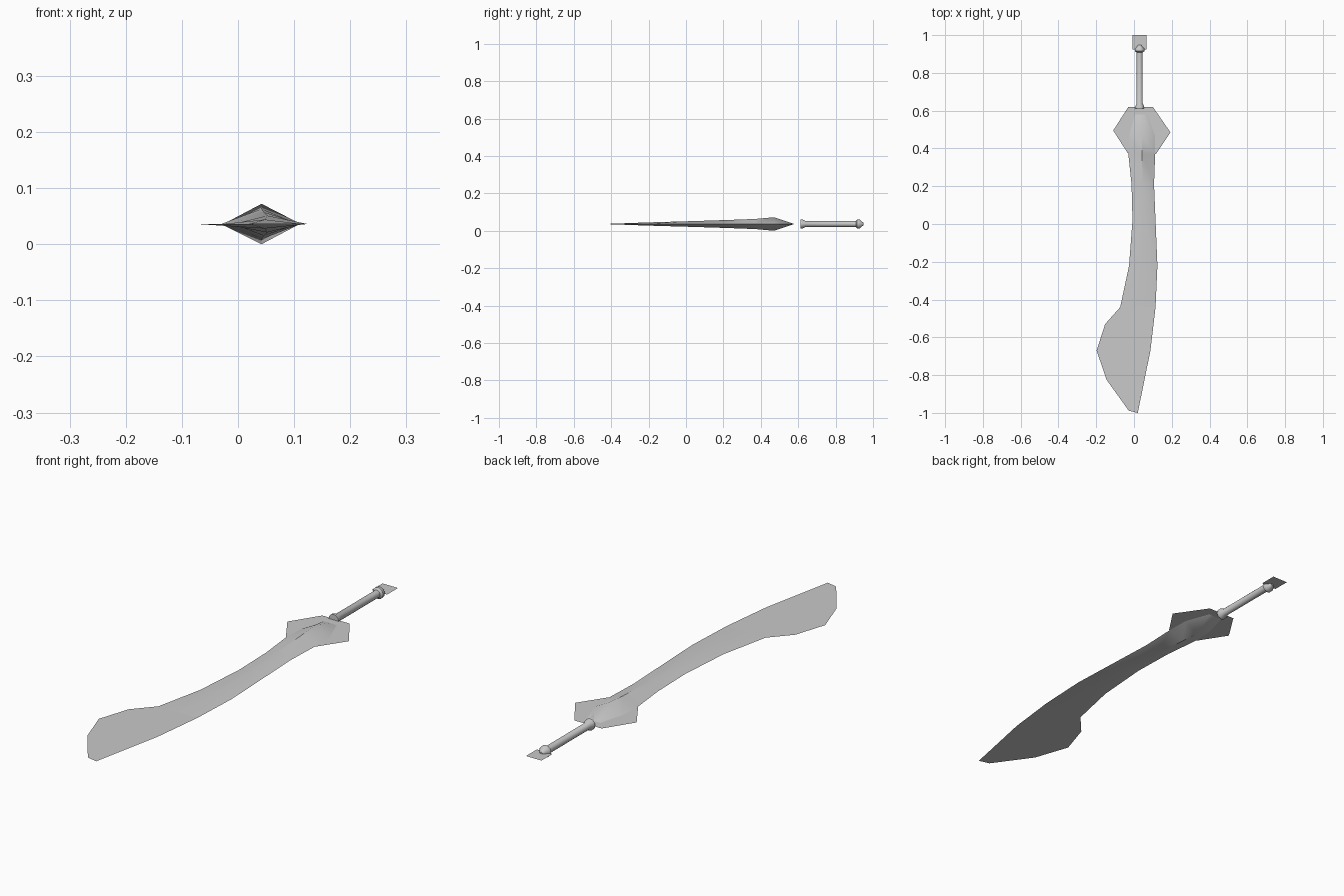
import bpy, bmesh, math

if "Cube" in bpy.data.objects:
    bpy.data.objects.remove(bpy.data.objects["Cube"], do_unlink=True)

MID = 0.036  # height of the sword's flat mid plane

steel = bpy.data.materials.new("steel grey")
steel.use_nodes = True
GREY = (0.588, 0.588, 0.588, 1)
steel.diffuse_color = GREY
steel.node_tree.nodes["Principled BSDF"].inputs["Base Color"].default_value = GREY


def finish(name, bm, smooth=False):
    """Turn a bmesh into a named, coloured object."""
    mesh = bpy.data.meshes.new(name)
    bm.to_mesh(mesh)
    bm.free()
    obj = bpy.data.objects.new(name, mesh)
    bpy.context.collection.objects.link(obj)
    mesh.materials.append(steel)
    if smooth:
        bpy.ops.object.select_all(action='DESELECT')
        obj.select_set(True)
        bpy.context.view_layer.objects.active = obj
        bpy.ops.object.shade_smooth_by_angle(angle=math.radians(40))
    return obj


def flat_plate(name, outline):
    """Single flat sheet on the mid plane, facing up."""
    bm = bmesh.new()
    face = bm.faces.new([bm.verts.new((x, y, MID)) for x, y in outline])
    face.normal_update()
    if face.normal.z < 0:
        face.normal_flip()
    bmesh.ops.triangulate(bm, faces=[face])
    return finish(name, bm)


# Blade body: diamond cross-sections (y, left x, ridge x, right x, half height)
stations = [
    (0.58, 0.005, 0.035, 0.070, 0.0),
    (0.47, -0.026, 0.042, 0.110, 0.036),
    (0.37, -0.030, 0.042, 0.112, 0.027),
    (0.21, -0.013, 0.046, 0.106, 0.021),
    (0.02, -0.008, 0.052, 0.114, 0.015),
    (-0.22, -0.026, 0.048, 0.124, 0.008),
    (-0.44, -0.073, 0.020, 0.114, 0.0),
]
bm = bmesh.new()
rings = []
for y, left, ridge, right, h in stations:
    rings.append([bm.verts.new(p) for p in (
        (left, y, MID), (ridge, y, MID + h), (right, y, MID), (ridge, y, MID - h))])
for a, b in zip(rings, rings[1:]):
    for i in range(4):
        j = (i + 1) % 4
        bm.faces.new((a[i], a[j], b[j], b[i]))
bmesh.ops.remove_doubles(bm, verts=bm.verts[:], dist=0.0001)
bmesh.ops.recalc_face_normals(bm, faces=bm.faces[:])
finish("blade_body", bm, smooth=True)

# Flared flat end of the blade
flat_plate("blade_tip", [
    (-0.073, -0.44), (-0.153, -0.53), (-0.198, -0.67), (-0.145, -0.825),
    (-0.028, -0.988), (0.020, -1.0), (0.087, -0.67), (0.114, -0.44)])

# Hexagonal hand guard and square pommel sheet
flat_plate("guard", [
    (-0.030, 0.62), (-0.110, 0.495), (-0.033, 0.375),
    (0.116, 0.37), (0.193, 0.485), (0.100, 0.62)])
flat_plate("pommel_plate", [(-0.007, 0.925), (0.067, 0.925), (0.067, 1.0), (-0.007, 1.0)])

# Turned handle with a flared collar and pointed knob: (y, radius)
profile = [(0.612, 0.024), (0.622, 0.024), (0.638, 0.016), (0.908, 0.016),
           (0.915, 0.025), (0.927, 0.025), (0.948, 0.007)]
SIDES = 12
bm = bmesh.new()
rings = []
for y, r in profile:
    rings.append([bm.verts.new((0.030 + r * math.cos(2 * math.pi * i / SIDES), y,
                                MID + r * math.sin(2 * math.pi * i / SIDES)))
                  for i in range(SIDES)])
for a, b in zip(rings, rings[1:]):
    for i in range(SIDES):
        j = (i + 1) % SIDES
        bm.faces.new((a[i], a[j], b[j], b[i]))
bm.faces.new(rings[0])
bm.faces.new(rings[-1])
bmesh.ops.recalc_face_normals(bm, faces=bm.faces[:])
finish("handle", bm, smooth=True)
